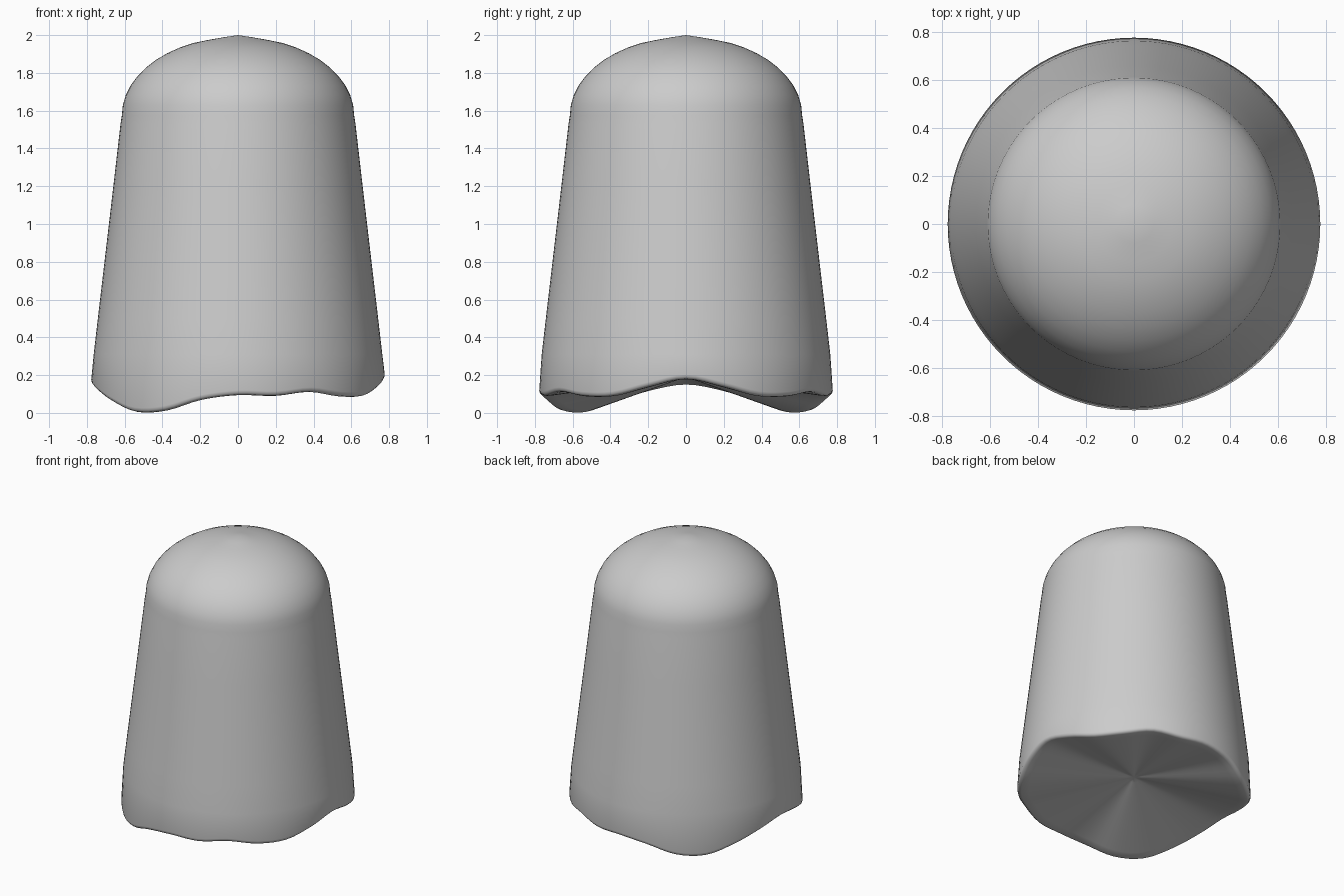
import bpy, bmesh, math

if "Cube" in bpy.data.objects:
    bpy.data.objects.remove(bpy.data.objects["Cube"])

SEG = 96
# Hem height every 15 degrees from +x round to -x (mirrored across y)
HEM = [.178, .138, .09, .088, .111, .09, .094, .069, .013, .005, .06, .117, .15]


def hem(angle):
    """Smooth periodic hem height at an angle in radians."""
    t = (math.degrees(angle) % 360) / 15
    i, f = int(t), t - int(t)
    a, b, c, d = (HEM[min(k % 24, 24 - k % 24)] for k in (i - 1, i, i + 1, i + 2))
    return b + .5 * f * (c - a + f * (2*a - 5*b + 4*c - d + f * (3*(b - c) + d - a)))


def cloak_rows():
    """Rows of (radius, height, hem weight) from crown to underside."""
    rows = [(.08, 1.988, 0), (.16, 1.974, 0)]
    # Dome
    for k in range(3, 13):
        a = k / 12 * math.pi / 2
        rows.append((.615 * math.sin(a), 1.575 + .415 * math.cos(a), 0))
    # Flared wall
    rows += [(.622, 1.53, 0), (.66, 1.2, 0), (.701, .85, 0), (.742, .5, 0), (.764, .31, 0)]
    # Rounded wavy rim
    rows += [(.777, .025, 1), (.774, .012, 1), (.765, .003, 1), (.75, 0, 1)]
    # Fluted hollow underside
    for r in (.70, .6, .48, .36, .24, .12, .05):
        w = r / .75
        rows.append((r, .19 * (1 - w), w))
    return rows


# Body: one closed shell lofted through the rows
bm = bmesh.new()
rings = []
for r, z, w in cloak_rows():
    ring = []
    for s in range(SEG):
        a = 2 * math.pi * s / SEG
        ring.append(bm.verts.new((r * math.cos(a), r * math.sin(a), z + w * hem(a))))
    rings.append(ring)
top = bm.verts.new((0, 0, 2))
under = bm.verts.new((0, 0, .19))
for s in range(SEG):
    n = (s + 1) % SEG
    bm.faces.new((top, rings[0][s], rings[0][n]))
    bm.faces.new((under, rings[-1][n], rings[-1][s]))
    for u, l in zip(rings, rings[1:]):
        bm.faces.new((u[s], l[s], l[n], u[n]))
bmesh.ops.recalc_face_normals(bm, faces=bm.faces)
for f in bm.faces:
    f.smooth = True
mesh = bpy.data.meshes.new("draped_body")
bm.to_mesh(mesh)
bm.free()
body = bpy.data.objects.new("draped_body", mesh)
bpy.context.collection.objects.link(body)
